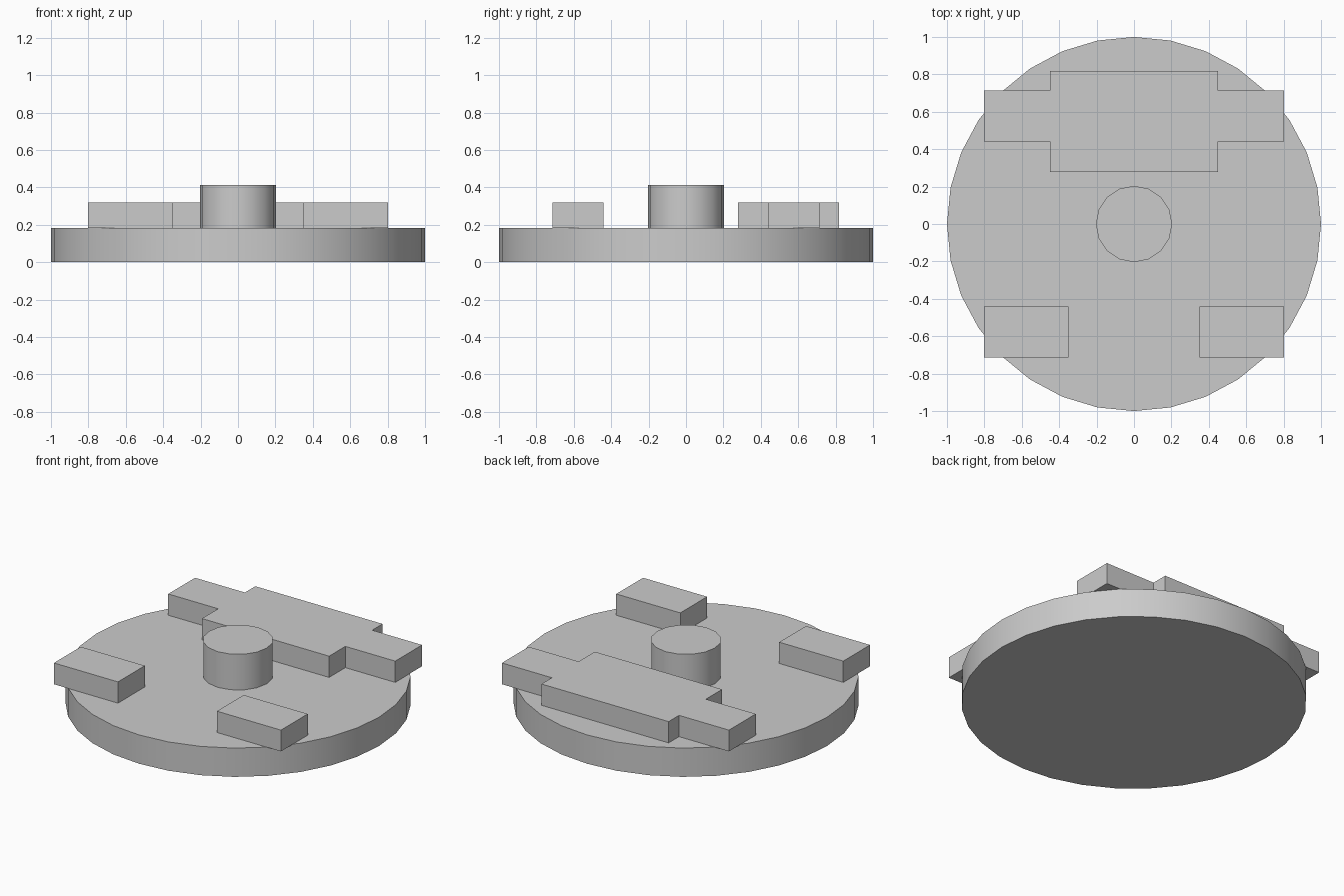
import bpy
import bmesh

cube = bpy.data.objects.get("Cube")
if cube:
    bpy.data.objects.remove(cube, do_unlink=True)

GREY = (0.6, 0.6, 0.6, 1)
grey = bpy.data.materials.new("plain_grey")
grey.diffuse_color = GREY
grey.use_nodes = True
grey.node_tree.nodes["Principled BSDF"].inputs["Base Color"].default_value = GREY

DISC_TOP, BLOCK_TOP, HUB_TOP = 0.184, 0.32, 0.412
BLOCK_END, BLOCK_START = 0.803, 0.35
BLOCK_NEAR, BLOCK_FAR = 0.442, 0.713


def cylinder(name, radius, bottom, top, sides):
    bpy.ops.mesh.primitive_cylinder_add(
        vertices=sides, radius=radius, depth=top - bottom,
        location=(0, 0, (bottom + top) / 2))
    obj = bpy.context.object
    obj.name = name
    obj.data.materials.append(grey)
    bpy.ops.object.shade_smooth_by_angle()
    return obj


def slab(name, outline):
    """Extrude a flat outline from the disc top to the block height."""
    bm = bmesh.new()
    face = bm.faces.new([bm.verts.new((x, y, DISC_TOP)) for x, y in outline])
    ext = bmesh.ops.extrude_face_region(bm, geom=[face], use_keep_orig=True)
    raised = [v for v in ext["geom"] if isinstance(v, bmesh.types.BMVert)]
    bmesh.ops.translate(bm, verts=raised, vec=(0, 0, BLOCK_TOP - DISC_TOP))
    bmesh.ops.recalc_face_normals(bm, faces=bm.faces)
    mesh = bpy.data.meshes.new(name)
    bm.to_mesh(mesh)
    bm.free()
    mesh.materials.append(grey)
    obj = bpy.data.objects.new(name, mesh)
    bpy.context.collection.objects.link(obj)
    return obj


# Round base and centre hub
cylinder("base_disc", 1.0, 0, DISC_TOP, 32)
cylinder("centre_hub", 0.204, DISC_TOP, HUB_TOP, 16)

# Two front blocks overhanging the rim
for side, sign in (("left", 1), ("right", -1)):
    slab(f"front_block_{side}", [
        (sign * BLOCK_START, -BLOCK_FAR), (sign * BLOCK_END, -BLOCK_FAR),
        (sign * BLOCK_END, -BLOCK_NEAR), (sign * BLOCK_START, -BLOCK_NEAR)])

# Stepped rear bar: wide middle with narrower ends
half = [(0.45, 0.278), (0.45, BLOCK_NEAR), (BLOCK_END, BLOCK_NEAR),
        (BLOCK_END, BLOCK_FAR), (0.45, BLOCK_FAR), (0.45, 0.818)]
slab("rear_bar", half + [(-x, y) for x, y in reversed(half)])
